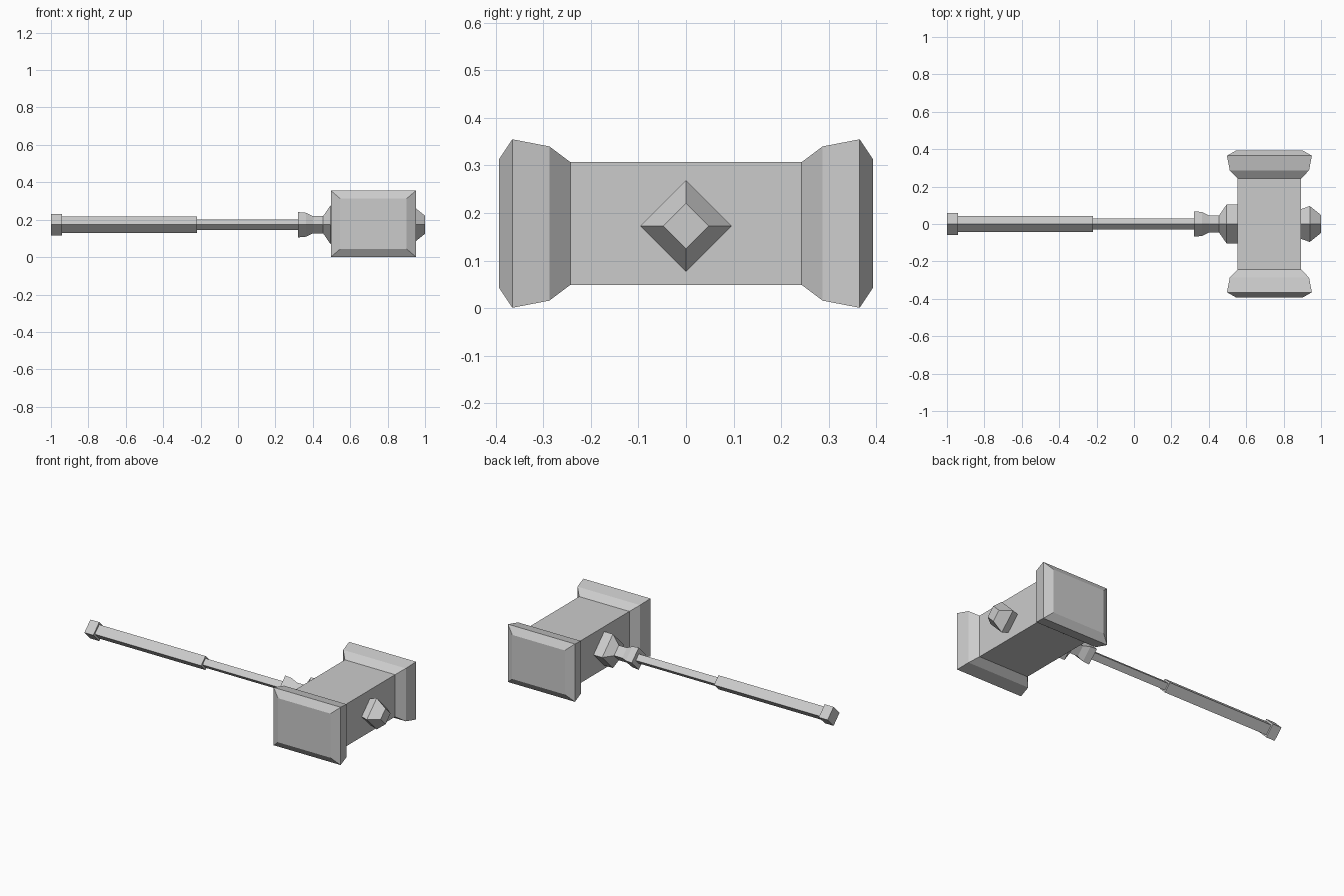
import bpy, bmesh
from mathutils import Vector

cube = bpy.data.objects.get("Cube")
if cube:
    bpy.data.objects.remove(cube)

steel = bpy.data.materials.new("grey")
steel.use_nodes = True
GREY = (0.6, 0.6, 0.6, 1)
steel.diffuse_color = GREY
steel.node_tree.nodes["Principled BSDF"].inputs["Base Color"].default_value = GREY


def loft(name, rings):
    """Skin a list of four-cornered rings and close both ends."""
    bm = bmesh.new()
    rows = [[bm.verts.new(p) for p in ring] for ring in rings]
    for a, b in zip(rows, rows[1:]):
        for i in range(4):
            j = (i + 1) % 4
            bm.faces.new((a[i], a[j], b[j], b[i]))
    bm.faces.new(rows[0])
    bm.faces.new(rows[-1])
    bmesh.ops.recalc_face_normals(bm, faces=bm.faces)
    mesh = bpy.data.meshes.new(name)
    bm.to_mesh(mesh)
    bm.free()
    mesh.materials.append(steel)
    obj = bpy.data.objects.new(name, mesh)
    bpy.context.collection.objects.link(obj)
    return obj


AXIS_Z = 0.173            # height of the handle axis
HEAD = Vector((0.724, 0, 0.178))


def diamond(name, profile):
    """Square bar standing on its edge along x; profile holds (x, radius)."""
    loft(name, [[(x, r, AXIS_Z), (x, 0, AXIS_Z + r), (x, -r, AXIS_Z), (x, 0, AXIS_Z - r)]
                for x, r in profile])


def block(name, profile):
    """Rectangular loft along y; profile holds (y, half width, half height)."""
    signs = ((1, 1), (-1, 1), (-1, -1), (1, -1))
    loft(name, [[HEAD + Vector((sx * w, y, sz * h)) for sx, sz in signs]
                for y, w, h in profile])


# Handle
diamond("pommel", [(-1, 0.058), (-0.94, 0.058)])
diamond("grip", [(-0.94, 0.043), (-0.22, 0.043)])
diamond("shaft", [(-0.22, 0.029), (0.32, 0.029)])
diamond("collar", [(0.32, 0.068), (0.363, 0.064), (0.40, 0.046), (0.455, 0.046),
                   (0.495, 0.104), (0.556, 0.104)])

# Head
block("head_body", [(-0.243, 0.17, 0.129), (0.243, 0.17, 0.129)])
for name, side in (("front_striking_cap", -1), ("back_striking_cap", 1)):
    block(name, [(side * y, w, h) for y, w, h in
                 ((0.243, 0.17, 0.129), (0.287, 0.212, 0.162),
                  (0.365, 0.227, 0.177), (0.393, 0.178, 0.135))])

# Stud on the far end of the head
diamond("end_stud", [(0.893, 0.08), (0.94, 0.096), (1.0, 0.048)])
